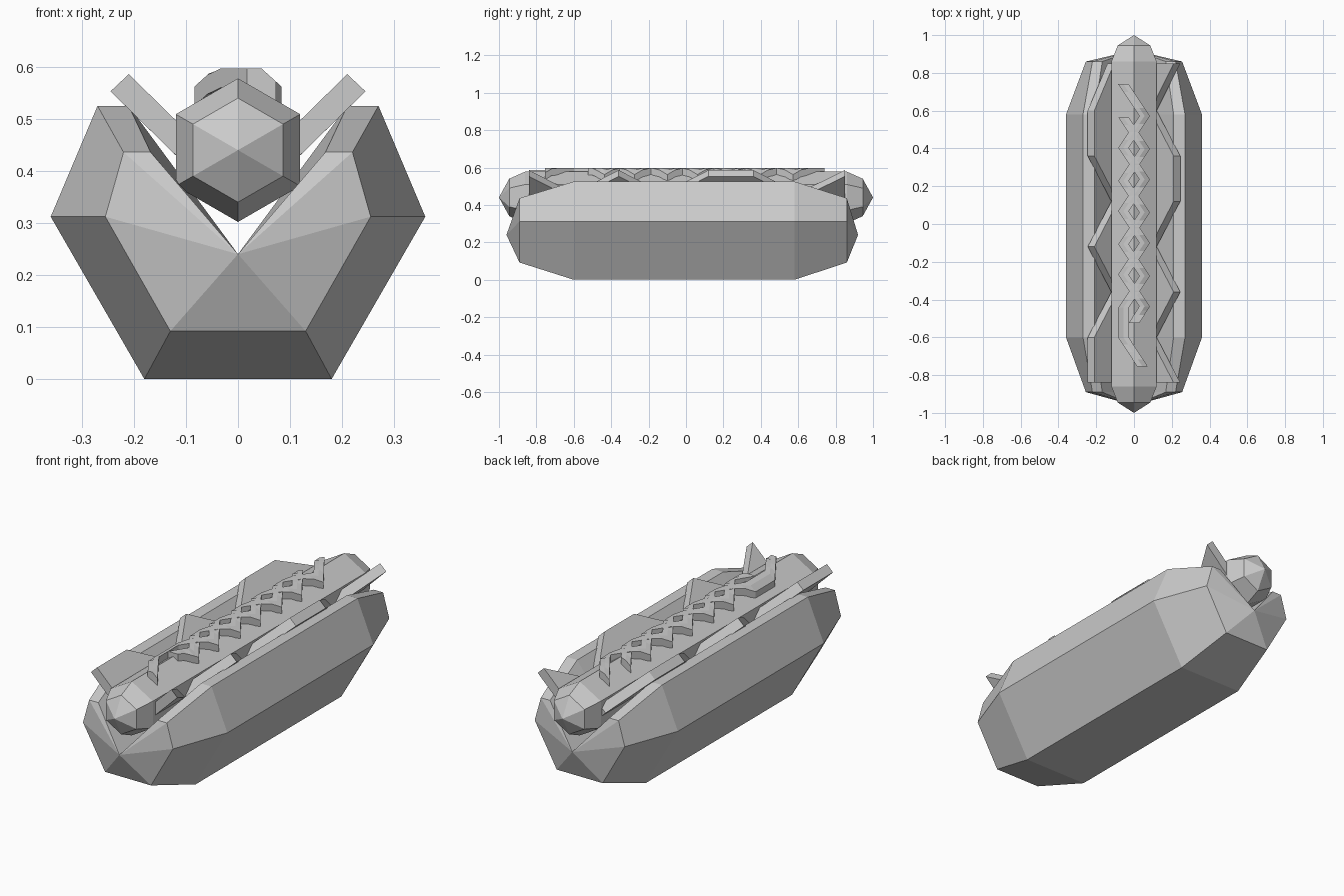
import bpy, bmesh, math

if "Cube" in bpy.data.objects:
    bpy.data.objects.remove(bpy.data.objects["Cube"], do_unlink=True)

grey = bpy.data.materials.new("plain grey")
grey.use_nodes = True
colour = (0.6, 0.6, 0.6, 1)
grey.diffuse_color = colour
grey.node_tree.nodes["Principled BSDF"].inputs["Base Color"].default_value = colour


def loft(name, rings, tips=None):
    """Skin matching rings of points; close the ends with tips or flat caps."""
    bm = bmesh.new()
    loops = [[bm.verts.new(p) for p in ring] for ring in rings]
    count = len(loops[0])
    for a, b in zip(loops, loops[1:]):
        for i in range(count):
            j = (i + 1) % count
            bm.faces.new((a[i], a[j], b[j], b[i]))
    for end, loop in enumerate((loops[0], loops[-1])):
        if tips:
            tip = bm.verts.new(tips[end])
            for i in range(count):
                bm.faces.new((loop[i], loop[(i + 1) % count], tip))
        else:
            bm.faces.new(loop)
    bmesh.ops.recalc_face_normals(bm, faces=bm.faces)
    mesh = bpy.data.meshes.new(name)
    bm.to_mesh(mesh)
    bm.free()
    mesh.materials.append(grey)
    obj = bpy.data.objects.new(name, mesh)
    bpy.context.collection.objects.link(obj)
    return obj


# Bun: split roll with a V groove and pointed, faceted ends
GROOVE = (0, 0.24)
full = [(0.18, 0), (0.36, 0.312), (0.27, 0.525), (0.21, 0.525)]
small = [(0.13, 0.092), (0.255, 0.312), (0.22, 0.436), (0.168, 0.436)]


def bun_ring(half, y):
    outline = half + [GROOVE] + [(-x, z) for x, z in reversed(half)]
    return [(x, y, z) for x, z in outline]


loft("bun",
     [bun_ring(small, -0.89), bun_ring(full, -0.6), bun_ring(full, 0.58), bun_ring(small, 0.86)],
     [(0, -0.96, 0.24), (0, 0.92, 0.24)])


# Sausage: six-sided with tapered ends
def hexagon(radius, y):
    return [(radius * math.sin(k * math.pi / 3), y, 0.44 + radius * math.cos(k * math.pi / 3))
            for k in range(6)]


loft("sausage",
     [hexagon(0.1, -0.945), hexagon(0.138, -0.86), hexagon(0.138, 0.86), hexagon(0.1, 0.945)],
     [(0, -1, 0.44), (0, 1, 0.44)])


# Lettuce: slanted sheets with a zigzag outer edge
def lettuce(name, side, edge):
    rings = []
    for x, y in edge:
        z = 0.553 - (0.245 - x) * 0.98
        rings.append([(side * px, y, pz) for px, pz in
                      ((x, z), (x - 0.035, z + 0.033), (0.015, 0.395), (0.05, 0.362))])
    loft(name, rings)


OUT, IN = 0.245, 0.12
lettuce("left_lettuce", 1,
        [(OUT, -0.84), (IN, -0.6), (OUT, -0.36), (IN, -0.12),
         (OUT, 0.12), (OUT, 0.36), (IN, 0.6), (OUT, 0.85)])
lettuce("right_lettuce", -1,
        [(OUT, -0.84), (OUT, -0.6), (IN, -0.36), (OUT, -0.12),
         (IN, 0.12), (OUT, 0.36), (OUT, 0.6), (IN + 0.02, 0.85)])


# Sauce: two crossing zigzag ribbons draped over the sausage
def drape(x):
    return 0.597 - max(0, abs(x) - 0.045) * 0.9


def sauce(name, path):
    rings = []
    for (x0, y0), (x1, y1) in zip(path, path[1:]):
        for k in range(4):
            t = k / 4
            rings.append((x0 + (x1 - x0) * t, y0 + (y1 - y0) * t))
    rings.append(path[-1])
    width = 0.028
    loft(name, [[(x - width, y, drape(x - width)), (x, y, drape(x)),
                 (x + width, y, drape(x + width)),
                 (x + width, y, drape(x + width) - 0.037),
                 (x - width, y, drape(x - width) - 0.037)] for x, y in rings])


SWING, STEP = 0.056, 0.168


def zigzag(start, count):
    return [(-SWING if k % 2 == 0 else SWING, start - k * STEP) for k in range(count)]


sauce("first_sauce", zigzag(0.74, 8) + [(0, -0.525)])
sauce("second_sauce", zigzag(0.565, 7) + [(-SWING, -0.6), (0.045, -0.755)])
